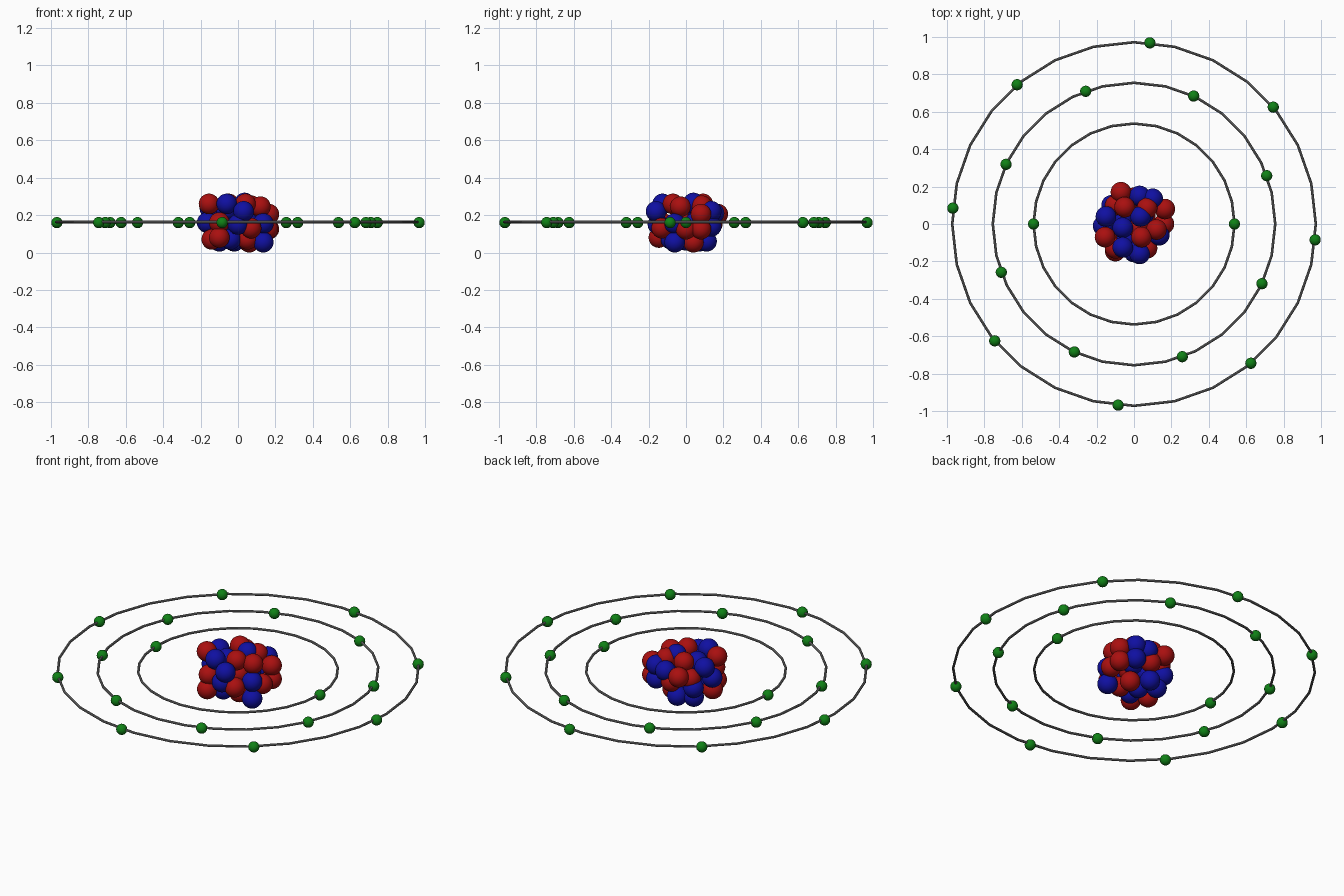
import bpy, math

if "Cube" in bpy.data.objects:
    bpy.data.objects.remove(bpy.data.objects["Cube"])

MID = 0.16  # height of the orbit plane


def material(name, rgb):
    m = bpy.data.materials.new(name)
    m.diffuse_color = (*rgb, 1)
    m.use_nodes = True
    m.node_tree.nodes["Principled BSDF"].inputs["Base Color"].default_value = m.diffuse_color
    return m


RED = material("red", (0.40, 0.005, 0.005))
BLUE = material("blue", (0.005, 0.005, 0.36))
GREEN = material("green", (0.005, 0.22, 0.008))
GREY = material("grey", (0.2, 0.2, 0.2))


def ball(name, loc, radius, mat):
    bpy.ops.mesh.primitive_uv_sphere_add(segments=32, ring_count=16, radius=radius, location=loc)
    ob = bpy.context.object
    ob.name = name
    ob.data.materials.append(mat)
    bpy.ops.object.shade_smooth()


def orbit(radius, count, start):
    # thin ring
    bpy.ops.mesh.primitive_torus_add(major_segments=28, minor_segments=8, major_radius=radius,
                                     minor_radius=0.007, location=(0, 0, MID + 0.003))
    ring = bpy.context.object
    ring.name = "orbit_ring"
    ring.data.materials.append(GREY)
    bpy.ops.object.shade_smooth_by_angle()
    # evenly spaced electrons
    for i in range(count):
        a = math.radians(start) + 2 * math.pi * i / count
        ball("electron", (radius * math.cos(a), radius * math.sin(a), MID), 0.03, GREEN)


for radius, count, start in ((0.537, 2, 0), (0.755, 8, 20), (0.972, 8, 40)):
    orbit(radius, count, start)

# nucleus: packed red and blue balls
protons = [
    (-.155, -.07, .26), (.04, -.07, .26), (.12, -.03, .245), (-.05, .09, .26),
    (.07, .085, .25), (-.07, .17, .205), (.165, .08, .205), (.165, .08, .125),
    (.07, -.13, .13), (-.1, -.145, .08), (-.14, -.05, .07), (-.1, -.13, .16),
    (.0, .14, .15), (.06, .04, .055), (.05, -.06, .07), (-.1, .1, .18),
    (.16, .0, .125), (.02, -.02, .16),
]
neutrons = [
    (-.06, -.125, .26), (.03, -.16, .22), (.035, .04, .265), (-.06, -.02, .225),
    (-.15, .04, .235), (.1, .135, .22), (.03, .15, .21), (.135, -.06, .055),
    (-.165, -.01, .16), (.1, .135, .14), (.135, -.06, .155), (-.02, .11, .06),
    (-.1, .07, .06), (-.04, -.08, .07), (0, -.15, .15), (-.12, .1, .13),
    (-.03, .0, .065), (.05, .05, .16), (-.06, .03, .15),
]
for p in protons:
    ball("proton", p, 0.055, RED)
for p in neutrons:
    ball("neutron", p, 0.055, BLUE)
